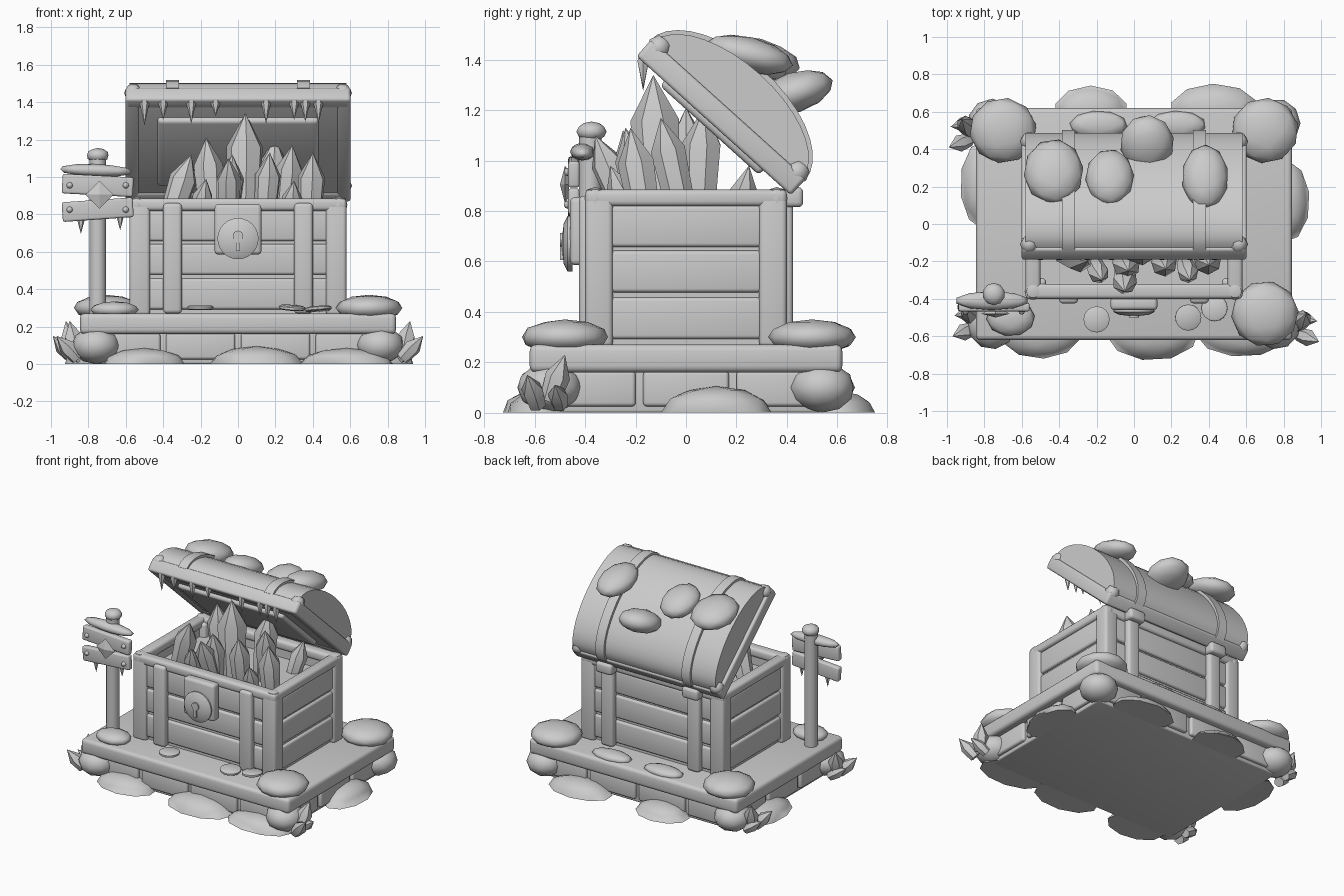
import bpy, bmesh, math, random
from math import sin, cos, pi
from mathutils import Matrix, Vector

random.seed(4)
cube = bpy.data.objects.get("Cube")
if cube:
    bpy.data.objects.remove(cube, do_unlink=True)

grey = bpy.data.materials.new("plain grey")
grey.use_nodes = True
GREY = (0.6, 0.6, 0.6, 1)
grey.diffuse_color = GREY
grey.node_tree.nodes["Principled BSDF"].inputs["Base Color"].default_value = GREY


def finish(name, bm, matrix, angle=50):
    bm.transform(matrix)
    bmesh.ops.recalc_face_normals(bm, faces=bm.faces)
    for f in bm.faces:
        f.smooth = True
    for e in bm.edges:
        e.smooth = e.calc_face_angle(0) < math.radians(angle)
    mesh = bpy.data.meshes.new(name)
    bm.to_mesh(mesh)
    bm.free()
    mesh.materials.append(grey)
    obj = bpy.data.objects.new(name, mesh)
    bpy.context.collection.objects.link(obj)


def place(loc, rot=(0, 0, 0)):
    turn = Matrix.Identity(4)
    for axis, deg in zip("XYZ", rot):
        turn = Matrix.Rotation(math.radians(deg), 4, axis) @ turn
    return Matrix.Translation(loc) @ turn


def box(name, loc, size, rot=(0, 0, 0), bevel=0.015, parent=Matrix()):
    bm = bmesh.new()
    bmesh.ops.create_cube(bm, size=1, matrix=Matrix.Diagonal((*size, 1)))
    if bevel:
        bmesh.ops.bevel(bm, geom=bm.edges[:], offset=bevel, segments=3,
                        profile=0.5, affect='EDGES')
    finish(name, bm, parent @ place(loc, rot), 35)


def span(name, x, y, z, **kw):
    """Box given by its limits on each axis."""
    lims = (x, y, z)
    box(name, [(a + b) / 2 for a, b in lims], [b - a for a, b in lims], **kw)


def lathe(name, profile, sides, matrix, angle=50):
    """Revolve (radius, height) pairs about local z."""
    bm = bmesh.new()
    rings = []
    for r, h in profile:
        if r == 0:
            rings.append([bm.verts.new((0, 0, h))] * sides)
        else:
            rings.append([bm.verts.new((r * cos(2 * pi * i / sides), r * sin(2 * pi * i / sides), h))
                          for i in range(sides)])
    for low, high in zip(rings, rings[1:]):
        for i in range(sides):
            j = (i + 1) % sides
            bm.faces.new(dict.fromkeys((low[i], low[j], high[j], high[i])))
    for ring in (rings[0], rings[-1]):
        if ring[0] is not ring[1]:
            bm.faces.new(ring)
    finish(name, bm, matrix, angle)


def stone(name, loc, radii, rot=(0, 0, 0), grounded=False):
    bm = bmesh.new()
    bmesh.ops.create_icosphere(bm, subdivisions=2, radius=1)
    spin = Matrix.Rotation(random.uniform(0, 6), 4, 'Z')
    bm.transform(place(loc, rot) @ Matrix.Diagonal((*radii, 1)) @ spin)
    if grounded:
        cut = bmesh.ops.bisect_plane(bm, geom=bm.verts[:] + bm.edges[:] + bm.faces[:],
                                     plane_co=(0, 0, 0), plane_no=(0, 0, -1), clear_outer=True)
        rim = [g for g in cut['geom_cut'] if isinstance(g, bmesh.types.BMEdge)]
        bmesh.ops.contextual_create(bm, geom=rim)
    finish(name, bm, Matrix(), 60)


def crystal(name, base, tip, r, sides=6):
    base, axis = Vector(base), Vector(tip) - Vector(base)
    turn = axis.to_track_quat('Z', 'Y').to_matrix().to_4x4()
    h = axis.length
    lathe(name, [(r * 0.8, 0), (r, h - 1.8 * r), (0, h)], sides,
          Matrix.Translation(base) @ turn, 40)


# Stone plinth: core, blocks round the sides, deck slab
span("plinth_core", (-0.77, 0.77), (-0.55, 0.55), (0, 0.2), bevel=0.01)
for s in (-1, 1):
    for x in (-0.6, -0.2, 0.2, 0.6):
        box("plinth_block", (x, s * 0.545, 0.095), (0.37, 0.06, 0.14))
    for y in (-0.37, 0, 0.37):
        box("plinth_block", (s * 0.765, y, 0.095), (0.06, 0.34, 0.14))
span("deck_slab", (-0.845, 0.845), (-0.62, 0.62), (0.16, 0.27), bevel=0.025)

# Rounded stones on the plinth corners and round the foot
for sx in (-1, 1):
    for sy in (-1, 1):
        stone("corner_stone", (sx * 0.76, sy * 0.54, 0.1), (0.13, 0.13, 0.1))
for x, y in ((0.7, -0.48), (0.7, 0.5), (-0.7, 0.5)):
    stone("deck_stone", (x, y, 0.3), (0.18, 0.175, 0.07))
stone("deck_stone", (-0.66, -0.5, 0.29), (0.13, 0.1, 0.045))
for x in (-0.19, 0.23):
    stone("deck_pebble", (x, 0.53, 0.275), (0.155, 0.075, 0.035))
for x, y, rx, ry, rz in ((-0.5, -0.58, 0.22, 0.14, 0.085), (0.1, -0.58, 0.25, 0.15, 0.095),
                         (0.58, -0.58, 0.25, 0.13, 0.085), (-0.23, 0.6, 0.2, 0.14, 0.085),
                         (0.43, 0.61, 0.24, 0.14, 0.085), (0.81, 0.12, 0.13, 0.22, 0.105),
                         (-0.8, 0.21, 0.13, 0.24, 0.09)):
    stone("foot_stone", (x, y, 0), (rx, ry, rz), grounded=True)

# Small crystals at three plinth corners
for cx, cy, dx in ((-0.88, 0.5, -1), (0.88, -0.54, 1), (-0.86, -0.51, -1)):
    crystal("corner_crystal", (cx, cy - 0.05, 0.03), (cx + dx * 0.11, cy - 0.09, 0.15), 0.045)
    crystal("corner_crystal", (cx, cy, 0.05), (cx + dx * 0.04, cy + 0.06, 0.23), 0.05)
    crystal("corner_crystal", (cx - dx * 0.02, cy + 0.04, 0.03), (cx + dx * 0.1, cy + 0.02, 0.11), 0.04)

# Chest body: liner walls, planks, posts, rims, straps
for s in (-1, 1):
    box("liner_wall", (0, s * 0.35, 0.56), (1.06, 0.03, 0.58), bevel=0)
    box("liner_wall", (s * 0.53, 0, 0.56), (0.03, 0.7, 0.58), bevel=0)
    for z in (0.375, 0.56, 0.74):
        box("long_plank", (0, s * 0.365, z), (1.0, 0.04, 0.165))
        box("end_plank", (s * 0.545, 0, z), (0.04, 0.6, 0.165))
    for t in (-1, 1):
        box("corner_post", (s * 0.525, t * 0.345, 0.56), (0.11, 0.11, 0.6), bevel=0.02)
        box("strap", (s * 0.35, t * 0.395, 0.565), (0.1, 0.06, 0.59), bevel=0.02)
        lathe("rim_corner", [(0, -0.045), (0.035, -0.035), (0.045, 0), (0.035, 0.035), (0, 0.045)],
              10, place((s * 0.54, t * 0.36, 0.85)))
    box("long_rim", (0, s * 0.36, 0.852), (1.16, 0.08, 0.066), bevel=0.02)
    box("end_rim", (s * 0.54, 0, 0.852), (0.08, 0.8, 0.066), bevel=0.02)
    box("hinge", (s * 0.35, 0.425, 0.855), (0.13, 0.08, 0.08), bevel=0.02)
span("chest_floor", (-0.53, 0.53), (-0.35, 0.35), (0.28, 0.76), bevel=0)

# Lock with dished face and keyhole
FRONT = (90, 0, 0)
box("lock_plate", (0, -0.425, 0.72), (0.25, 0.07, 0.27), bevel=0.02)
lathe("lock_dome", [(0.11, 0), (0.11, 0.02), (0.08, 0.035), (0, 0.045)], 24, place((0, -0.45, 0.67), FRONT))
lathe("keyhole", [(0.028, 0), (0.028, 0.012), (0, 0.012)], 16, place((0, -0.488, 0.685), FRONT))
box("keyhole_slot", (0, -0.49, 0.64), (0.02, 0.02, 0.07), bevel=0)

# Open lid, modelled closed and tipped back
LID = place((0, 0.17, 1.205), (-42, 0, 0))


def arch(name, x0, x1, ry, rz, steps=18):
    bm = bmesh.new()
    arc = [(ry * cos(pi * i / steps), rz * sin(pi * i / steps)) for i in range(steps + 1)]
    face = bm.faces.new([bm.verts.new((x0, y, z - 0.01)) for y, z in arc])
    out = bmesh.ops.extrude_face_region(bm, geom=[face])
    bmesh.ops.translate(bm, vec=(x1 - x0, 0, 0),
                        verts=[v for v in out['geom'] if isinstance(v, bmesh.types.BMVert)])
    finish(name, bm, LID)


arch("lid_dome", -0.58, 0.58, 0.4, 0.195)
for s in (-1, 1):
    arch("lid_strap", s * 0.35 - 0.035, s * 0.35 + 0.035, 0.415, 0.215)
    box("lid_long_rim", (0, s * 0.375, -0.045), (1.2, 0.075, 0.09), parent=LID)
    box("lid_end_rim", (s * 0.565, 0, -0.045), (0.075, 0.82, 0.09), parent=LID)
    for t in (-1, 1):
        lathe("lid_corner", [(0, -0.05), (0.035, -0.035), (0.05, 0), (0.035, 0.035), (0, 0.05)],
              10, LID @ place((s * 0.56, t * 0.37, -0.005)))
box("lid_lining", (0, 0, -0.05), (1.08, 0.7, 0.07), bevel=0.01, parent=LID)
box("lid_panel", (0, 0, -0.09), (0.86, 0.53, 0.05), bevel=0.02, parent=LID)
for x, y, z, r, tilt in ((-0.43, 0.28, 1.41, (0.16, 0.18, 0.075), -14), (-0.13, 0.25, 1.4, (0.13, 0.16, 0.07), -20),
                         (0.07, 0.43, 1.27, (0.145, 0.16, 0.08), 18), (0.38, 0.25, 1.42, (0.125, 0.18, 0.07), -14)):
    stone("lid_stone", (x, y, z), r, (tilt, 0, 0))

# Icicles under the lid's front edge
for x, h in ((-0.5, 0.12), (-0.4, 0.09), (-0.25, 0.11), (-0.12, 0.07),
             (0.15, 0.11), (0.3, 0.09), (0.36, 0.1), (0.43, 0.11)):
    lathe("icicle", [(0, -h), (0.026, 0), (0.02, 0.02)], 6, place((x, -0.17, 1.395)))

# Crystal hoard
for bx, by, tx, ty, tz, r in ((0.03, -0.1, 0.04, -0.13, 1.34, 0.1), (-0.14, 0.02, -0.17, 0.0, 1.21, 0.08),
                              (0.16, 0.05, 0.2, 0.07, 1.21, 0.08), (-0.38, -0.15, -0.25, -0.2, 1.12, 0.075),
                              (-0.06, -0.16, -0.03, -0.25, 1.12, 0.075), (0.14, -0.15, 0.17, -0.24, 1.13, 0.07),
                              (0.24, 0.0, 0.29, -0.1, 1.17, 0.07), (0.38, -0.15, 0.4, -0.22, 1.13, 0.075),
                              (-0.22, -0.2, -0.17, -0.3, 0.99, 0.055), (0.27, -0.2, 0.3, -0.3, 0.98, 0.055),
                              (-0.05, -0.2, -0.05, -0.36, 1.1, 0.065), (0.3, 0.2, 0.36, 0.25, 0.98, 0.06)):
    crystal("crystal", (bx, by, 0.72), (tx, ty, tz), r, 7)

# Coins on the deck
for x, y, z, tilt in ((-0.2, -0.51, 0.3, 0), (0.29, -0.5, 0.3, 4), (0.43, -0.45, 0.295, -4)):
    lathe("coin", [(0.06, -0.012), (0.07, -0.006), (0.07, 0.006), (0.06, 0.012)], 16,
          place((x, y, z), (tilt, tilt, 0)))

# Signpost with two boards, snow cap, diamond, nails and icicles
lathe("sign_post", [(0.045, 0.25), (0.045, 1.1)], 12, place((-0.75, -0.38, 0)))
stone("post_knob", (-0.75, -0.375, 1.115), (0.06, 0.06, 0.04))
stone("sign_cap", (-0.76, -0.41, 1.035), (0.2, 0.05, 0.035), (0, 2, 0))
for z, tilt in ((0.955, 3), (0.825, -4)):
    box("sign_board", (-0.75, -0.445, z), (0.38, 0.045, 0.105), (0, tilt, 0), bevel=0.012)
    for x in (-0.9, -0.6):
        lathe("nail", [(0.018, 0), (0.012, 0.015), (0, 0.02)], 8, place((x, -0.465, z), FRONT))
lathe("sign_diamond", [(0.05, 0), (0.075, 0.015), (0, 0.035)], 4, place((-0.74, -0.465, 0.905), FRONT), 20)
for x, z in ((-0.84, 0.77), (-0.63, 0.79)):
    lathe("sign_icicle", [(0, -0.075), (0.02, 0), (0.015, 0.02)], 6, place((x, -0.445, z)))
